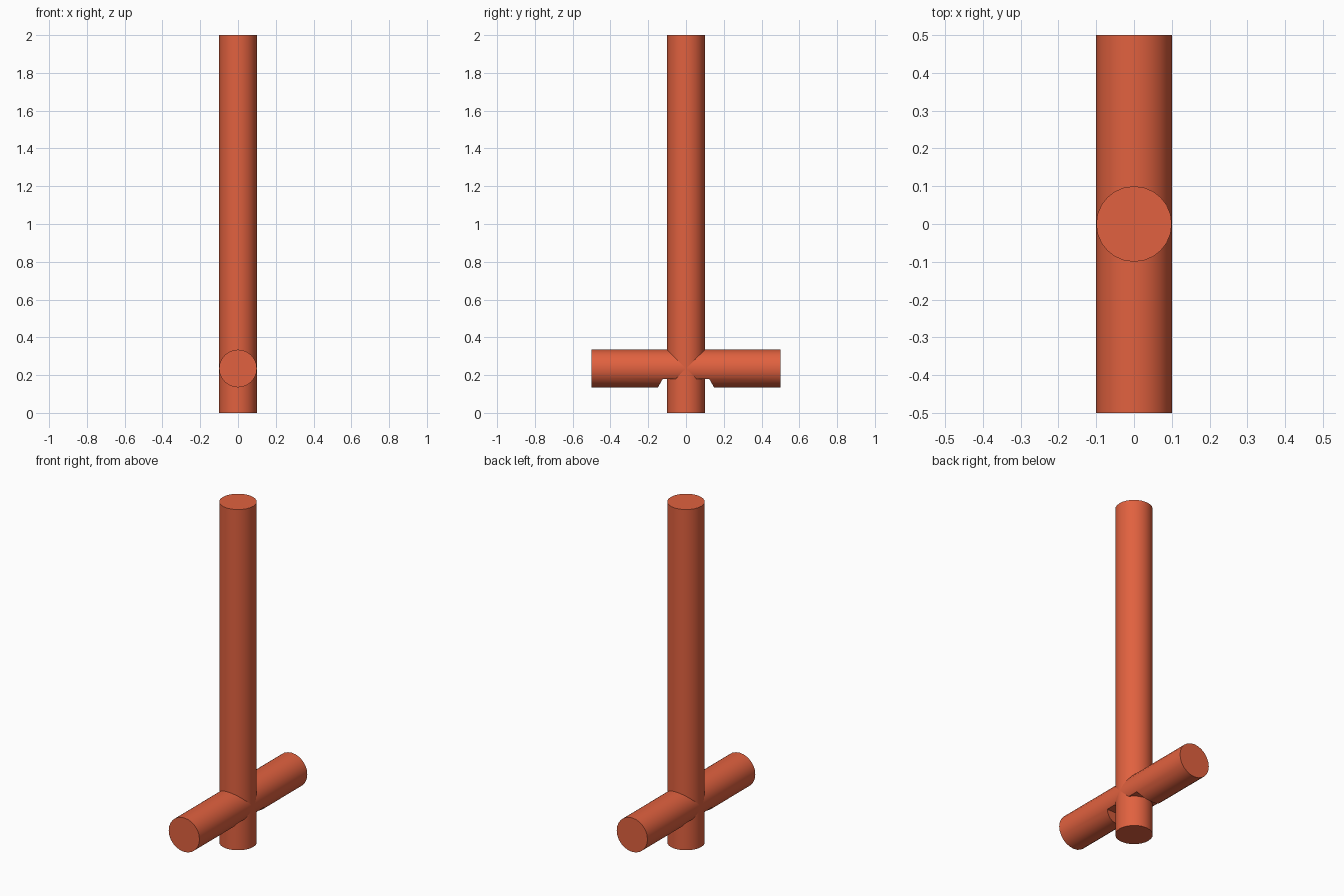
import bpy
import bmesh
import math

if "Cube" in bpy.data.objects:
    bpy.data.objects.remove(bpy.data.objects["Cube"])

R = 0.1          # radius of both rods
BAR_Z = 0.235    # height of the crossbar axis

mat = bpy.data.materials.new("orange_red")
mat.diffuse_color = (0.75, 0.12, 0.05, 1)
mat.use_nodes = True
mat.node_tree.nodes["Principled BSDF"].inputs["Base Color"].default_value = mat.diffuse_color


def rod(name, length, location, rotation=(0, 0, 0)):
    bpy.ops.mesh.primitive_cylinder_add(
        vertices=24, radius=R, depth=length, location=location, rotation=rotation)
    obj = bpy.context.object
    obj.name = name
    obj.data.materials.append(mat)
    return obj


# upright post and crossbar
post = rod("post", 2.0, (0, 0, 1.0))
crossbar = rod("crossbar", 1.0, (0, 0, BAR_Z), (math.pi / 2, 0, 0))

# tapered notch under the crossbar, around the post
profile = [(-0.18, 0.08), (0.18, 0.08), (0.123, 0.18), (-0.123, 0.18)]
bm = bmesh.new()
face = bm.faces.new([bm.verts.new((-0.2, y, z)) for y, z in profile])
ext = bmesh.ops.extrude_face_region(bm, geom=[face])
bmesh.ops.translate(bm, vec=(0.4, 0, 0),
                    verts=[v for v in ext["geom"] if isinstance(v, bmesh.types.BMVert)])
bmesh.ops.recalc_face_normals(bm, faces=bm.faces)
mesh = bpy.data.meshes.new("notch_cutter")
bm.to_mesh(mesh)
bm.free()
cutter = bpy.data.objects.new("notch_cutter", mesh)
bpy.context.collection.objects.link(cutter)
mesh.materials.append(mat)
cutter.hide_render = True

bpy.context.view_layer.objects.active = crossbar
mod = crossbar.modifiers.new("notch", 'BOOLEAN')
mod.operation = 'DIFFERENCE'
mod.solver = 'EXACT'
mod.object = cutter
bpy.ops.object.modifier_apply(modifier=mod.name)
bpy.data.objects.remove(cutter)

# smooth sides, sharp ends
for obj in (post, crossbar):
    bpy.ops.object.select_all(action='DESELECT')
    obj.select_set(True)
    bpy.context.view_layer.objects.active = obj
    bpy.ops.object.shade_smooth_by_angle(angle=math.radians(30))
